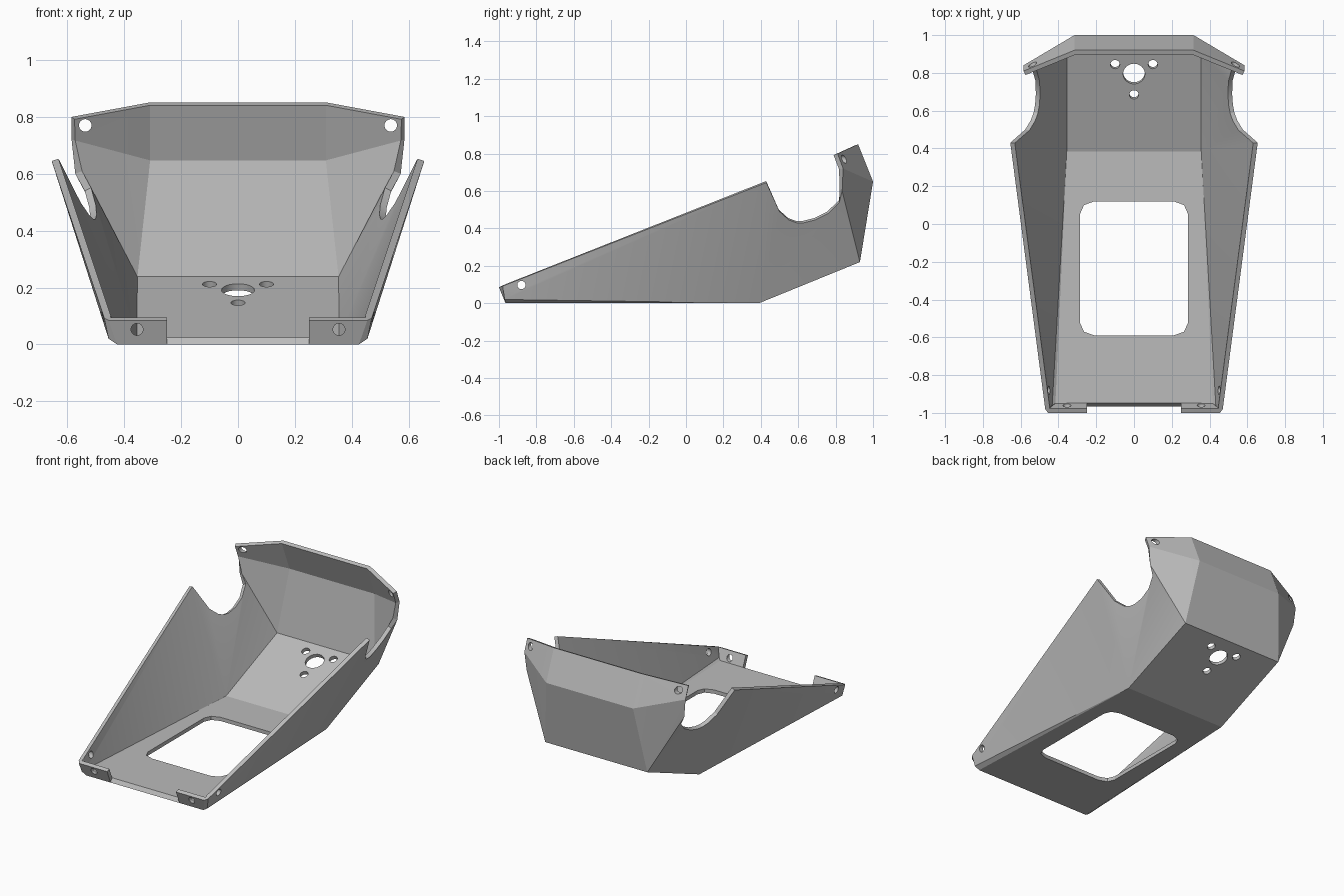
import bpy, bmesh, math
from mathutils import Matrix, Vector

default = bpy.data.objects.get("Cube")
if default:
    bpy.data.objects.remove(default)

# Material
grey = bpy.data.materials.new("mid grey")
grey.use_nodes = True
colour = (0.5, 0.5, 0.5, 1)
grey.diffuse_color = colour
grey.node_tree.nodes["Principled BSDF"].inputs["Base Color"].default_value = colour


def make_object(name, bm):
    mesh = bpy.data.meshes.new(name)
    bm.to_mesh(mesh)
    bm.free()
    obj = bpy.data.objects.new(name, mesh)
    bpy.context.collection.objects.link(obj)
    return obj


def mirrored(p):
    return (-p[0], p[1], p[2])


# Corner points of the outer skin on the +x half
tab_low, tab_top = (0.25, -0.965, 0), (0.25, -1, 0.085)
nose_low, nose_side = (0.425, -0.965, 0), (0.455, -0.97, 0.02)
nose_top, nose_rim = (0.455, -1, 0.085), (0.47, -0.98, 0.092)
ramp_low, ramp_high = (0.37, 0.39, 0), (0.37, 0.93, 0.22)
wall_peak = (0.655, 0.43, 0.645)
back_crease, back_top = (0.315, 1, 0.65), (0.315, 0.92, 0.85)
ear_low, ear_mid, ear_top = (0.572, 0.835, 0.6), (0.585, 0.84, 0.72), (0.585, 0.81, 0.8)


def on_wall(y, z):
    # Point of the rear side wall, a plane leaning out from the ramp edge
    return (0.37 + 0.5 * (0.926 * z - 0.377 * (y - 0.39)), y, z)


notch = [on_wall(y, z) for y, z in (
    (0.82, 0.54), (0.76, 0.48), (0.69, 0.445), (0.63, 0.43),
    (0.59, 0.43), (0.55, 0.445), (0.5, 0.49))]

skin = bmesh.new()


def face(points):
    skin.faces.new([skin.verts.new(p) for p in points])


def both(*points):
    face(points)
    face([mirrored(p) for p in reversed(points)])


def across(*half):
    face(list(half) + [mirrored(p) for p in reversed(half)])


# Floor, ramp, back panel and lip
across(tab_low, nose_low, ramp_low)
across(ramp_low, ramp_high)
across(ramp_high, back_crease)
across(back_crease, back_top)
# Front tabs with rounded corners
both(tab_low, tab_top, nose_top, nose_low)
both(nose_low, nose_top, nose_rim, nose_side)
# Side walls
both(nose_low, nose_side, ramp_low)
both(nose_side, wall_peak, ramp_low)
both(nose_side, nose_rim, wall_peak)
both(ramp_low, wall_peak, *reversed(notch), ramp_high)
# Rear corners
both(ramp_high, notch[0], ear_low)
both(ramp_high, ear_low, ear_mid)
both(ramp_high, ear_mid, back_crease)
both(back_crease, ear_mid, ear_top, back_top)

bmesh.ops.remove_doubles(skin, verts=skin.verts, dist=0.0005)
bmesh.ops.recalc_face_normals(skin, faces=skin.faces)
skin.faces.ensure_lookup_table()
if skin.faces[0].normal.z > 0:
    bmesh.ops.reverse_faces(skin, faces=skin.faces)
shell = make_object("shell", skin)
shell.data.materials.append(grey)

thickness = shell.modifiers.new("thickness", 'SOLIDIFY')
thickness.thickness = 0.025
thickness.offset = -1
thickness.use_even_offset = True
thickness.use_quality_normals = True

# Cutter for every hole
cut = bmesh.new()


def hole(centre, radius, rotation, depth=0.16):
    matrix = Matrix.Translation(centre) @ rotation
    bmesh.ops.create_cone(cut, cap_ends=True, segments=24, radius1=radius,
                          radius2=radius, depth=depth, matrix=matrix)


along_x = Matrix.Rotation(math.pi / 2, 4, 'Y')
along_y = Matrix.Rotation(math.pi / 2, 4, 'X')
ramp_tilt = Matrix.Rotation(math.atan2(0.22, 0.54), 4, 'X')

for side in (-1, 1):
    hole((side * 0.355, -0.98, 0.053), 0.021, along_y, 0.1)
    hole((side * 0.47, -0.88, 0.097), 0.022, along_x)
    hole((side * 0.537, 0.84, 0.77), 0.022, along_y)

# Ramp holes
for x, y, radius in ((0, 0.8, 0.058), (-0.1, 0.85, 0.025), (0.1, 0.85, 0.025), (0, 0.69, 0.025)):
    hole((x, y, 0.012 + (y - 0.39) * 0.22 / 0.54), radius, ramp_tilt)

# Floor window with clipped corners
corner = [(0.285, 0.29), (0.265, 0.335), (0.21, 0.355)]
outline = corner + [(-x, y) for x, y in reversed(corner)]
outline += [(-x, -y) for x, y in outline]
base = cut.faces.new([cut.verts.new((x, y - 0.235, -0.1)) for x, y in outline])
top = bmesh.ops.extrude_face_region(cut, geom=[base])["geom"]
bmesh.ops.translate(cut, vec=Vector((0, 0, 0.2)),
                    verts=[v for v in top if isinstance(v, bmesh.types.BMVert)])
bmesh.ops.recalc_face_normals(cut, faces=cut.faces)
cutter = make_object("hole_cutter", cut)
cutter.hide_render = True

holes = shell.modifiers.new("holes", 'BOOLEAN')
holes.operation = 'DIFFERENCE'
holes.solver = 'EXACT'
holes.object = cutter

# Bake the modifiers and shade
bpy.ops.object.select_all(action='DESELECT')
shell.select_set(True)
bpy.context.view_layer.objects.active = shell
for name in ("thickness", "holes"):
    bpy.ops.object.modifier_apply(modifier=name)
bpy.data.objects.remove(cutter)
bpy.ops.object.shade_smooth_by_angle(angle=math.radians(20))
